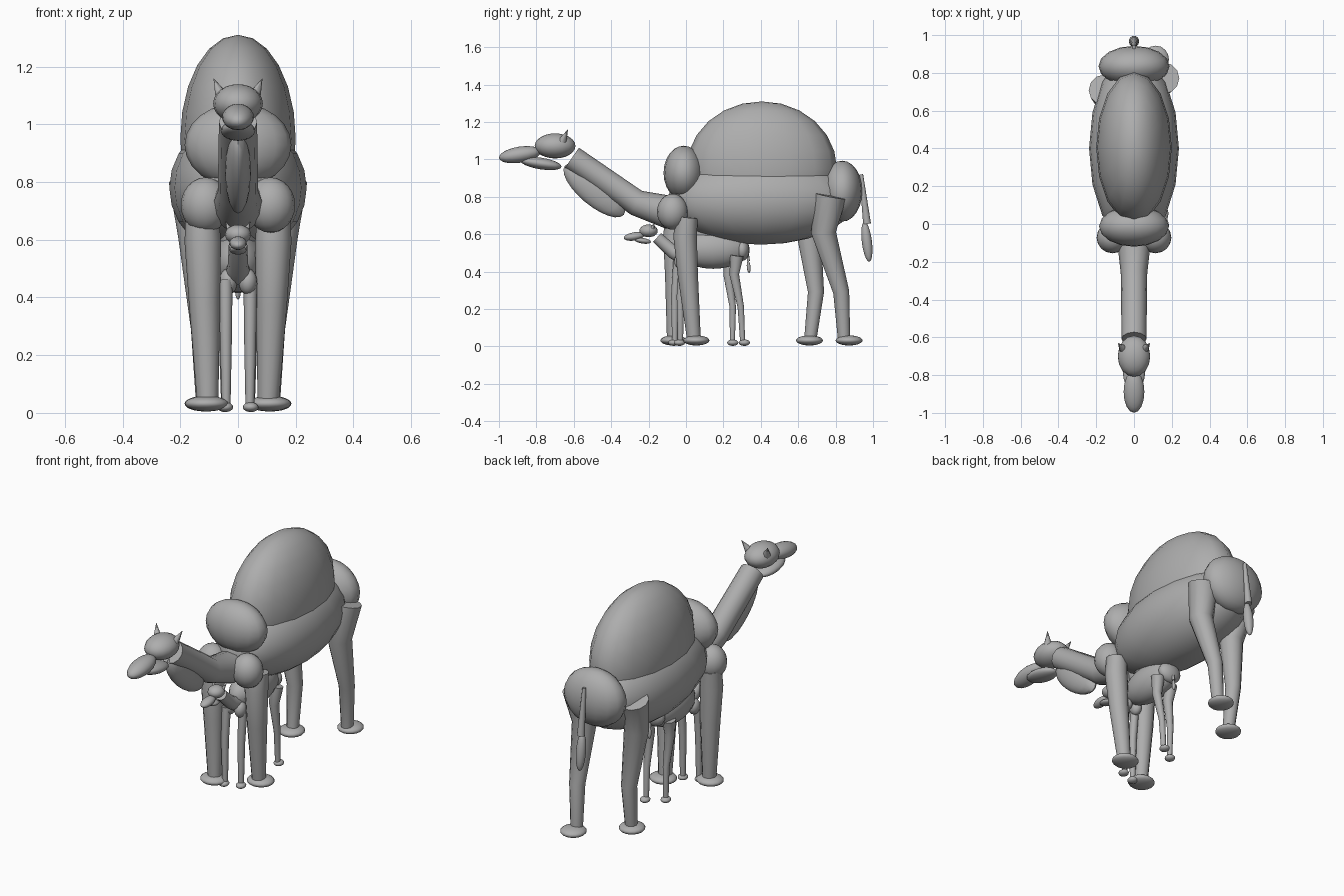
import bpy, bmesh, math
from mathutils import Vector, Matrix

if "Cube" in bpy.data.objects:
    bpy.data.objects.remove(bpy.data.objects["Cube"])

grey = bpy.data.materials.new("plain_grey")
grey.diffuse_color = (0.42, 0.42, 0.42, 1)
grey.use_nodes = True
grey.node_tree.nodes["Principled BSDF"].inputs["Base Color"].default_value = grey.diffuse_color


def finish(name, bm):
    bmesh.ops.recalc_face_normals(bm, faces=bm.faces)
    me = bpy.data.meshes.new(name)
    bm.to_mesh(me)
    bm.free()
    me.materials.append(grey)
    ob = bpy.data.objects.new(name, me)
    bpy.context.collection.objects.link(ob)
    # smooth sides, sharp end caps
    bpy.ops.object.select_all(action='DESELECT')
    ob.select_set(True)
    bpy.context.view_layer.objects.active = ob
    bpy.ops.object.shade_smooth_by_angle(angle=math.radians(50))


def blob(name, centre, radii, tilt=0):
    """Ellipsoid, tilted about x in degrees."""
    bm = bmesh.new()
    m = (Matrix.Translation(centre) @ Matrix.Rotation(math.radians(tilt), 4, 'X')
         @ Matrix.Diagonal((*radii, 1)))
    bmesh.ops.create_uvsphere(bm, u_segments=16, v_segments=12, radius=1, matrix=m)
    finish(name, bm)


def limb(name, points, sides=12):
    """Capped tube through (x, y, z, radius) points in a near-constant x plane."""
    bm = bmesh.new()
    pos = [Vector(p[:3]) for p in points]
    rings = []
    for i, p in enumerate(points):
        d = Vector()
        if i > 0:
            d += (pos[i] - pos[i - 1]).normalized()
        if i < len(pos) - 1:
            d += (pos[i + 1] - pos[i]).normalized()
        d.normalize()
        u = (Vector((1, 0, 0)) - d * d.x).normalized()
        v = d.cross(u)
        rings.append([bm.verts.new(pos[i] + p[3] * (u * math.cos(a) + v * math.sin(a)))
                      for a in (2 * math.pi * k / sides for k in range(sides))])
    for a, b in zip(rings, rings[1:]):
        for k in range(sides):
            j = (k + 1) % sides
            bm.faces.new((a[k], a[j], b[j], b[k]))
    bm.faces.new(rings[0])
    bm.faces.new(rings[-1])
    finish(name, bm)


SIDES = (("left", -1), ("right", 1))

# ---- adult: torso ----
blob("adult_body", (0, 0.40, 0.78), (0.238, 0.50, 0.236))
blob("adult_hump", (0, 0.405, 0.95), (0.20, 0.402, 0.36))
blob("adult_withers", (0, -0.012, 0.928), (0.185, 0.108, 0.145))
blob("adult_haunch", (0, 0.835, 0.83), (0.188, 0.108, 0.163))

# ---- adult: neck and head ----
limb("adult_neck", [(0, -0.61, 1.008, 0.066), (0, -0.265, 0.768, 0.07), (0, -0.08, 0.715, 0.09)])
blob("adult_throat_mane", (0, -0.49, 0.835), (0.045, 0.205, 0.08), -40)
blob("adult_head", (0, -0.70, 1.072), (0.086, 0.109, 0.067))
blob("adult_muzzle", (0, -0.888, 1.025), (0.055, 0.113, 0.043), 9)
blob("adult_jaw", (0, -0.776, 0.978), (0.06, 0.112, 0.031), -9)

# ---- adult: tail ----
limb("adult_tail", [(0, 0.937, 0.92, 0.010), (0, 0.968, 0.655, 0.021)])
blob("adult_tail_tuft", (0, 0.967, 0.56), (0.027, 0.027, 0.108), 7)

# ---- adult: paired parts; legs are mid-stride so each side has its own y path ----
front_y = {"left": (-0.05, -0.06, -0.058, -0.065, -0.067),
           "right": (0.005, -0.005, 0.01, 0.042, 0.055)}
hind_y = {"left": (0.71, 0.655, 0.695, 0.665, 0.66),
          "right": (0.773, 0.735, 0.83, 0.845, 0.872)}
for side, s in SIDES:
    limb(f"adult_{side}_ear", [(s * 0.055, -0.662, 1.095, 0.024), (s * 0.084, -0.632, 1.158, 0.001)], 8)
    blob(f"adult_{side}_shoulder", (s * 0.113, -0.072, 0.72), (0.085, 0.083, 0.096))
    f, h = front_y[side], hind_y[side]
    limb(f"adult_{side}_front_leg", [(s * 0.125, f[0], 0.69, 0.058), (s * 0.122, f[1], 0.59, 0.063),
                                     (s * 0.116, f[2], 0.38, 0.054), (s * 0.105, f[3], 0.04, 0.037)])
    limb(f"adult_{side}_hind_leg", [(s * 0.155, h[0], 0.805, 0.085), (s * 0.14, h[1], 0.61, 0.067),
                                    (s * 0.12, h[2], 0.29, 0.043), (s * 0.113, h[3], 0.04, 0.033)])
    blob(f"adult_{side}_front_foot", (s * 0.108, f[4], 0.032), (0.075, 0.07, 0.027))
    blob(f"adult_{side}_hind_foot", (s * 0.115, h[4], 0.032), (0.07, 0.072, 0.027))

# ---- calf: torso ----
blob("calf_body", (0, 0.145, 0.52), (0.09, 0.195, 0.105))
blob("calf_hump", (0, 0.145, 0.60), (0.065, 0.12, 0.10))
blob("calf_haunch", (0, 0.30, 0.515), (0.07, 0.04, 0.058))

# ---- calf: neck and head ----
limb("calf_neck", [(0, -0.155, 0.582, 0.032), (0, -0.07, 0.505, 0.036), (0, -0.02, 0.485, 0.045)])
blob("calf_head", (0, -0.20, 0.618), (0.045, 0.049, 0.034))
blob("calf_muzzle", (0, -0.277, 0.588), (0.03, 0.056, 0.022), 9)
blob("calf_jaw", (0, -0.232, 0.565), (0.03, 0.045, 0.015), -9)

# ---- calf: tail ----
limb("calf_tail", [(0, 0.325, 0.54, 0.005), (0, 0.334, 0.455, 0.008)], 8)
blob("calf_tail_tuft", (0, 0.335, 0.425), (0.01, 0.01, 0.032), 5)

# ---- calf: paired parts ----
calf_front = {"left": -0.06, "right": -0.03}
calf_hind = {"left": (0.24, 0.225, 0.25, 0.248, 0.25),
             "right": (0.272, 0.258, 0.293, 0.303, 0.312)}
for side, s in SIDES:
    limb(f"calf_{side}_ear", [(s * 0.028, -0.18, 0.632, 0.011), (s * 0.042, -0.168, 0.662, 0.001)], 8)
    blob(f"calf_{side}_shoulder", (s * 0.034, -0.025, 0.455), (0.032, 0.038, 0.045))
    y, h = calf_front[side], calf_hind[side]
    limb(f"calf_{side}_front_leg", [(s * 0.043, y + 0.015, 0.46, 0.024), (s * 0.042, y, 0.27, 0.021),
                                    (s * 0.041, y, 0.02, 0.015)], 10)
    limb(f"calf_{side}_hind_leg", [(s * 0.058, h[0], 0.485, 0.037), (s * 0.053, h[1], 0.385, 0.027),
                                   (s * 0.047, h[2], 0.21, 0.018), (s * 0.044, h[3], 0.02, 0.014)], 10)
    blob(f"calf_{side}_front_foot", (s * 0.044, y - 0.005, 0.02), (0.027, 0.03, 0.017))
    blob(f"calf_{side}_hind_foot", (s * 0.045, h[4], 0.02), (0.027, 0.03, 0.017))
